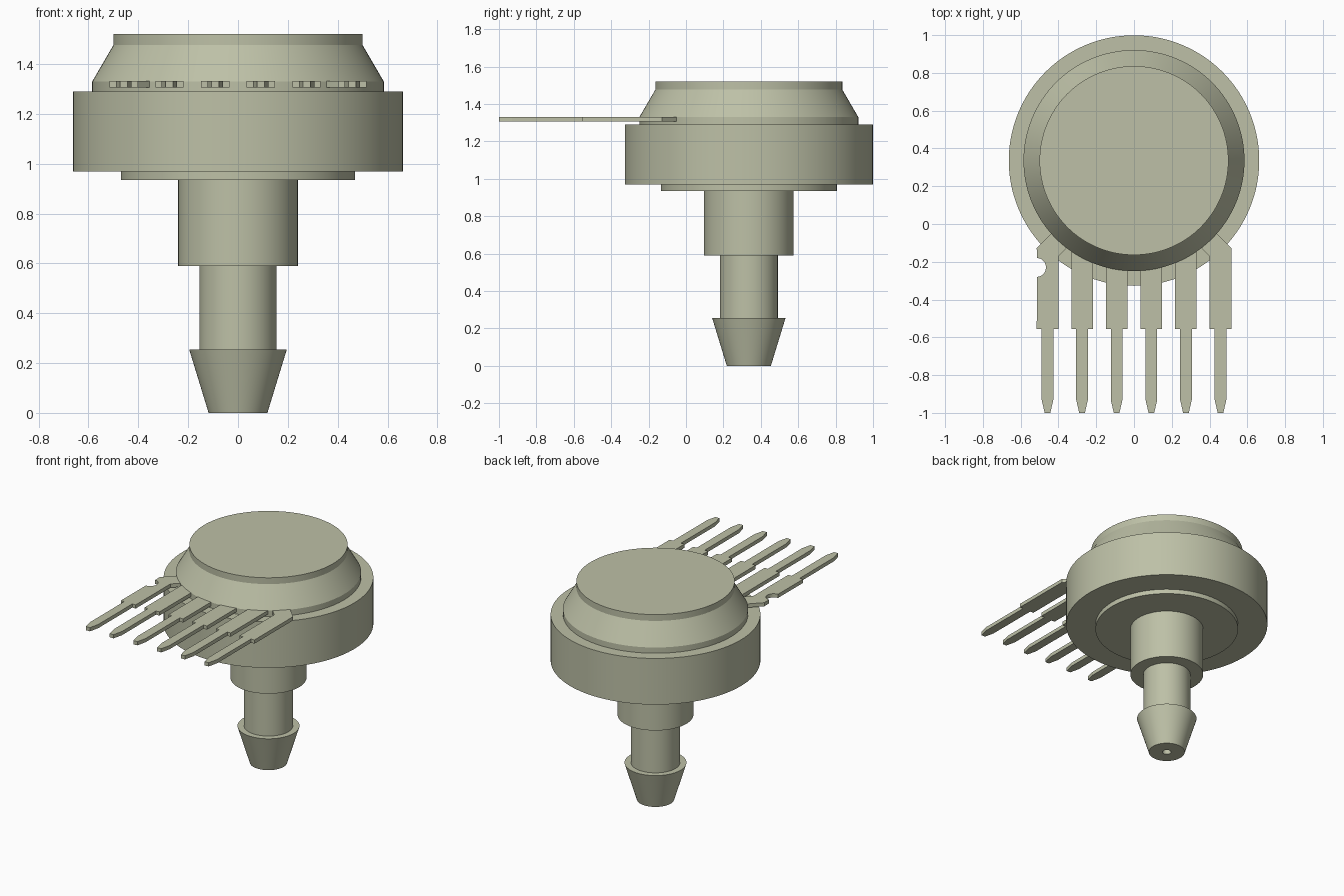
import bpy
import bmesh
import math

cube = bpy.data.objects.get("Cube")
if cube:
    bpy.data.objects.remove(cube, do_unlink=True)

CENTRE_Y = 0.336          # axis of the round housing
PIN_Z, PIN_T = 1.305, 0.026

COLOUR = (0.51, 0.53, 0.385, 1)
mat = bpy.data.materials.new("pale_olive_grey")
mat.use_nodes = True
mat.diffuse_color = COLOUR
bsdf = mat.node_tree.nodes["Principled BSDF"]
bsdf.inputs["Base Color"].default_value = COLOUR
bsdf.inputs["Roughness"].default_value = 0.6


def finish(name, bm):
    bmesh.ops.recalc_face_normals(bm, faces=bm.faces)
    mesh = bpy.data.meshes.new(name)
    bm.to_mesh(mesh)
    bm.free()
    mesh.materials.append(mat)
    obj = bpy.data.objects.new(name, mesh)
    bpy.context.collection.objects.link(obj)
    return obj


def lathe(name, profile, steps=128):
    """Revolve (radius, z) points around the housing axis."""
    bm = bmesh.new()
    verts = [bm.verts.new((r, 0, z)) for r, z in profile]
    edges = [bm.edges.new(pair) for pair in zip(verts, verts[1:])]
    bmesh.ops.spin(bm, geom=verts + edges, cent=(0, 0, 0), axis=(0, 0, 1),
                   angle=math.tau, steps=steps)
    bmesh.ops.remove_doubles(bm, verts=bm.verts, dist=0.0005)
    obj = finish(name, bm)
    obj.location.y = CENTRE_Y
    bpy.ops.object.select_all(action="DESELECT")
    obj.select_set(True)
    bpy.context.view_layer.objects.active = obj
    bpy.ops.object.shade_smooth_by_angle(angle=math.radians(20))
    return obj


def plate(name, outline):
    """Extrude a flat (x, y) outline to the pin thickness."""
    bm = bmesh.new()
    face = bm.faces.new([bm.verts.new((x, y, PIN_Z)) for x, y in outline])
    ext = bmesh.ops.extrude_face_region(bm, geom=[face])["geom"]
    bmesh.ops.translate(bm, vec=(0, 0, PIN_T),
                        verts=[v for v in ext if isinstance(v, bmesh.types.BMVert)])
    return finish(name, bm)


# Round housing
lathe("cap", [(0, 1.26), (0.585, 1.26), (0.585, 1.33), (0.5, 1.476),
              (0.5, 1.52), (0, 1.52)])
lathe("housing_ring", [(0, 0.968), (0.663, 0.968), (0.663, 1.29), (0, 1.29)])
lathe("lower_lip", [(0, 0.935), (0.47, 0.935), (0.47, 1.0), (0, 1.0)])

# Barbed hose port with a small bore
lathe("hose_port", [(0, 0.9), (0.028, 0.9), (0.028, 0), (0.118, 0),
                    (0.196, 0.255), (0.155, 0.255), (0.155, 0.59),
                    (0.24, 0.59), (0.24, 0.96), (0, 0.96)], 96)

# Stepped lower portion shared by every pin, from +x side round to -x side
WIDE, NARROW, TIP = 0.057, 0.031, 0.015
LEG = [(WIDE, -0.555), (NARROW, -0.555), (NARROW, -0.93), (TIP, -1.0)]
LEG += [(-x, y) for x, y in reversed(LEG)]

# Four straight inner pins
for i, x in enumerate((-0.275, -0.092, 0.092, 0.275)):
    outline = [(WIDE, -0.08)] + LEG + [(-WIDE, -0.08)]
    plate(f"inner_pin_{i + 1}", [(x + px, y) for px, y in outline])

# Two outer pins with bent shoulders; the right one has a round notch
for name, side in (("left_outer_pin", 1), ("right_outer_pin", -1)):
    outline = [(-0.13, -0.1), (-0.05, -0.02), (WIDE, -0.127)]
    if side < 0:
        for k in range(13):
            a = math.pi / 2 + math.pi * k / 12
            outline.append((WIDE + 0.048 * math.cos(a) - 0.001,
                            -0.23 + 0.05 * math.sin(a)))
    outline += LEG + [(-WIDE, -0.173)]
    plate(name, [(side * (0.458 + px), y) for px, y in outline])
